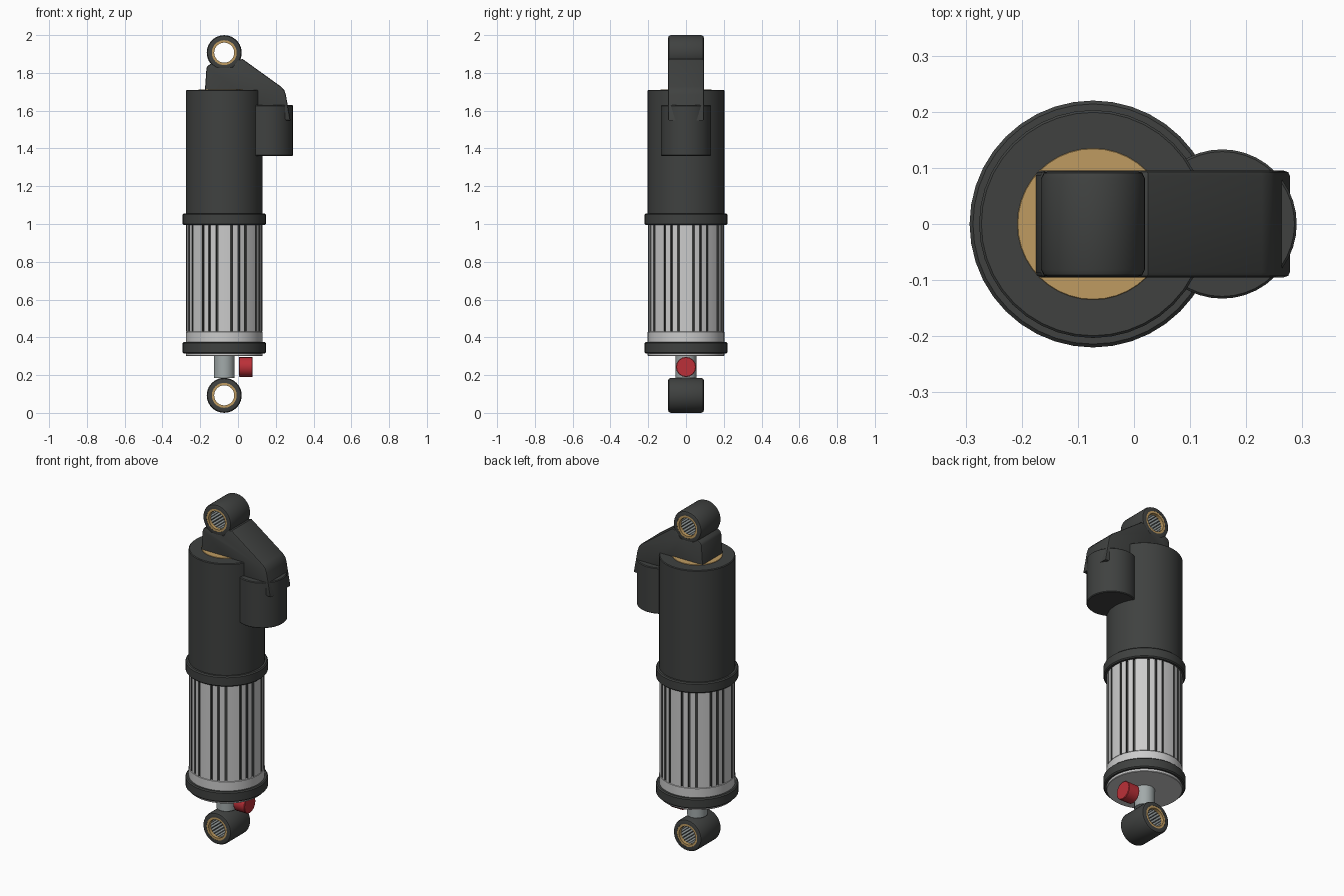
import bpy, bmesh
from math import sin, cos, pi, radians
from mathutils import Matrix, Vector

if "Cube" in bpy.data.objects:
    bpy.data.objects.remove(bpy.data.objects["Cube"])

CX = -0.073                      # main axis of the damper
TURN = {'Z': Matrix.Identity(4),
        'Y': Matrix.Rotation(pi / 2, 4, 'X'),
        'X': Matrix.Rotation(pi / 2, 4, 'Y')}


def material(name, rgb):
    m = bpy.data.materials.new(name)
    m.diffuse_color = (*rgb, 1)
    m.use_nodes = True
    m.node_tree.nodes["Principled BSDF"].inputs["Base Color"].default_value = m.diffuse_color
    return m


DARK = material("dark_metal", (0.05, 0.053, 0.051))
BRONZE = material("bronze", (0.52, 0.33, 0.12))
RED = material("red", (0.5, 0.03, 0.04))
STEEL = material("steel", (0.36, 0.40, 0.40))
ALLOY = material("alloy", (0.58, 0.59, 0.56))


def finish(name, bm, mats, angle=30):
    bmesh.ops.recalc_face_normals(bm, faces=bm.faces)
    me = bpy.data.meshes.new(name)
    bm.to_mesh(me)
    bm.free()
    ob = bpy.data.objects.new(name, me)
    bpy.context.collection.objects.link(ob)
    for m in mats:
        me.materials.append(m)
    bpy.ops.object.select_all(action='DESELECT')
    ob.select_set(True)
    bpy.context.view_layer.objects.active = ob
    bpy.ops.object.shade_smooth_by_angle(angle=radians(angle))
    return ob


def lathe(name, profile, loc, mat, axis='Z', n=40, closed=False):
    """Revolve (radius, height) points; closed joins the ends into a tube."""
    bm = bmesh.new()
    rings = [[bm.verts.new((r * cos(2 * pi * i / n), r * sin(2 * pi * i / n), h))
              for i in range(n)] for r, h in profile]
    pairs = list(zip(rings, rings[1:]))
    if closed:
        pairs.append((rings[-1], rings[0]))
    else:
        bm.faces.new(rings[0])
        bm.faces.new(rings[-1])
    for a, b in pairs:
        for i in range(n):
            j = (i + 1) % n
            bm.faces.new((a[i], a[j], b[j], b[i]))
    bm.transform(Matrix.Translation(loc) @ TURN[axis])
    return finish(name, bm, [mat])


def drum(name, r, lo, hi, loc, mat, bevel=0.004, **kw):
    return lathe(name, [(r - bevel, lo), (r, lo + bevel), (r, hi - bevel), (r - bevel, hi)],
                 loc, mat, **kw)


# Main body, collars and lower cap
AXIS = (CX, 0, 0)
drum("upper_body", 0.203, 1.03, 1.71, AXIS, DARK)
drum("top_cap", 0.135, 1.69, 1.713, AXIS, BRONZE, 0.001)
drum("middle_collar", 0.22, 0.995, 1.055, AXIS, DARK, 0.006)
drum("lower_collar", 0.22, 0.315, 0.375, AXIS, DARK, 0.006)
drum("lower_cap", 0.203, 0.30, 0.43, AXIS, ALLOY, 0.003)
drum("piston_rod", 0.055, 0.185, 0.31, AXIS, STEEL, 0.001, n=24)

# Slotted sleeve: eight groups of three narrow grooves
bm = bmesh.new()
section = []                     # (angle, radius, following edge is a groove)
R, DEPTH, HALF = 0.202, 0.012, radians(1.6)
for g in range(8):
    base = radians(g * 45)
    section.append((base, R, 0))
    for k in (-1, 0, 1):
        a = base + radians(22.5 + 11.3 * k)
        section += [(a - HALF, R, 1), (a - HALF, R - DEPTH, 1),
                    (a + HALF, R - DEPTH, 1), (a + HALF, R, 0)]
        if k < 1:
            section.append((a + radians(5.65), R, 0))
loops = [[bm.verts.new((CX + r * cos(a), r * sin(a), z)) for a, r, _ in section]
         for z in (0.43, 1.0)]
for i, (_, _, groove) in enumerate(section):
    j = (i + 1) % len(section)
    f = bm.faces.new((loops[0][i], loops[0][j], loops[1][j], loops[1][i]))
    f.material_index = groove
for loop in loops:
    bm.faces.new(loop)
finish("slotted_sleeve", bm, [ALLOY, DARK])

# Mounting eyes with bronze collars and needle rollers
half = [(0.066, 0.094), (0.080, 0.094), (0.088, 0.091), (0.0925, 0.081)]
eye_profile = half + [(r, -h) for r, h in reversed(half)]
for label, z in (("lower", 0.093), ("upper", 1.907)):
    loc = (CX, 0, z)
    lathe(label + "_eye", eye_profile, loc, DARK, 'Y', closed=True)
    for side, s in (("front", -1), ("back", 1)):
        lathe(f"{label}_{side}_bushing",
              [(0.053, 0.010), (0.053, -0.010), (0.067, -0.010), (0.067, 0.010)],
              (CX, s * 0.083, z), BRONZE, 'Y', closed=True)
    bm = bmesh.new()
    for i in range(24):
        a = 2 * pi * i / 24
        pos = Vector((CX + 0.060 * cos(a), 0, z + 0.060 * sin(a)))
        bmesh.ops.create_cone(bm, cap_ends=True, segments=8, radius1=0.0065,
                              radius2=0.0065, depth=0.15,
                              matrix=Matrix.Translation(pos) @ TURN['Y'])
    finish(label + "_rollers", bm, [STEEL], 50)

# Side reservoir and rebound knob
drum("reservoir", 0.133, 1.36, 1.63, (0.157, 0, 0), DARK, n=40)
drum("adjuster_knob", 0.053, 0.005, 0.078, (0, 0, 0.243), RED, 0.003, axis='X', n=16)

# Bridge joining upper eye, body and reservoir
outline = [(-0.177, 1.66), (-0.175, 1.71), (-0.167, 1.825), (-0.160, 1.838),
           (-0.140, 1.850), (-0.110, 1.830), (-0.030, 1.830), (0.0, 1.870),
           (0.025, 1.873), (0.228, 1.727), (0.245, 1.708), (0.253, 1.685),
           (0.278, 1.548), (0.10, 1.548), (0.05, 1.66)]
bm = bmesh.new()
face = bm.faces.new([bm.verts.new((x, -0.095, z)) for x, z in outline])
ext = bmesh.ops.extrude_face_region(bm, geom=[face])
bmesh.ops.translate(bm, vec=(0, 0.19, 0),
                    verts=[v for v in ext['geom'] if isinstance(v, bmesh.types.BMVert)])
rim = [e for e in bm.edges if abs(e.verts[0].co.y - e.verts[1].co.y) < 1e-5]
bmesh.ops.bevel(bm, geom=rim, offset=0.009, segments=2, profile=0.5, affect='EDGES',
                clamp_overlap=True)
finish("reservoir_bridge", bm, [DARK], 35)
